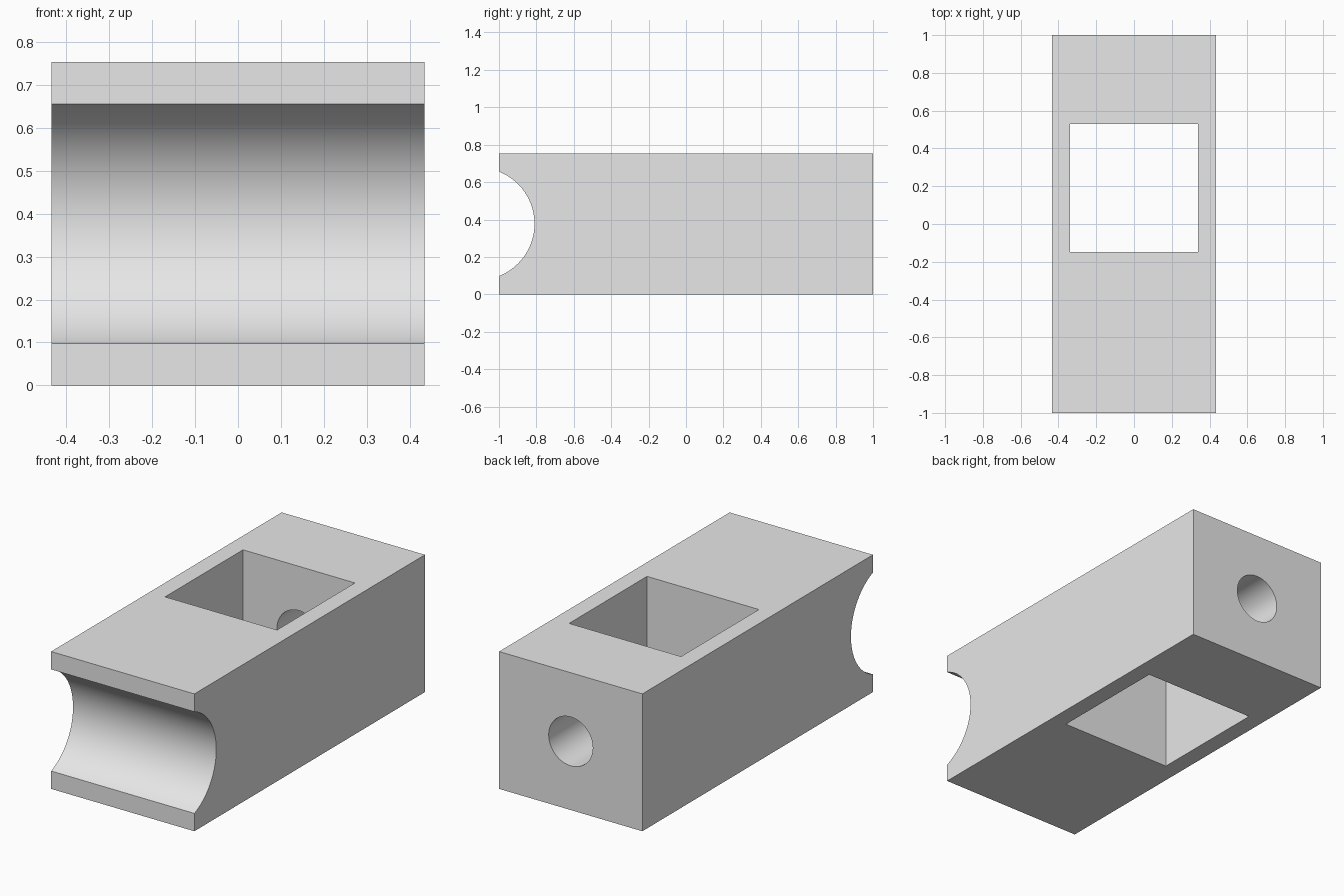
import bpy
import math

cube = bpy.data.objects.get("Cube")
if cube:
    bpy.data.objects.remove(cube, do_unlink=True)

HALF_W, HEIGHT = 0.435, 0.754
MID = HEIGHT / 2

grey = bpy.data.materials.new("light grey")
grey.use_nodes = True
colour = (0.8, 0.8, 0.8, 1)
grey.diffuse_color = colour
grey.node_tree.nodes["Principled BSDF"].inputs["Base Color"].default_value = colour


def box(name, size, centre):
    bpy.ops.mesh.primitive_cube_add(size=1, location=centre)
    ob = bpy.context.object
    ob.name = name
    ob.scale = size
    bpy.ops.object.transform_apply(location=True, rotation=True, scale=True)
    ob.data.materials.append(grey)
    return ob


def rod(name, radius, length, centre, rotation, sides):
    bpy.ops.mesh.primitive_cylinder_add(vertices=sides, radius=radius, depth=length,
                                        location=centre, rotation=rotation)
    ob = bpy.context.object
    ob.name = name
    bpy.ops.object.transform_apply(location=True, rotation=True, scale=True)
    ob.data.materials.append(grey)
    return ob


# Solid block
block = box("block", (2 * HALF_W, 2, HEIGHT), (0, 0, MID))

# Square pocket through the height, saddle groove across the front, bore in the back wall
cutters = [
    box("pocket_cutter", (0.68, 0.676, 2), (0, 0.191, MID)),
    rod("groove_cutter", 0.3, 2, (0, -1.11, MID), (0, math.pi / 2, 0), 128),
    rod("bore_cutter", 0.134, 0.9, (0, 0.75, MID), (math.pi / 2, 0, 0), 64),
]
# Keep the bore clear of the pocket's front wall
cutters[2].location.y = 0.1

bpy.ops.object.select_all(action='DESELECT')
block.select_set(True)
bpy.context.view_layer.objects.active = block
for cutter in cutters:
    cutter.hide_render = True
    mod = block.modifiers.new(cutter.name, 'BOOLEAN')
    mod.operation = 'DIFFERENCE'
    mod.solver = 'EXACT'
    mod.object = cutter
    bpy.context.view_layer.update()
    bpy.ops.object.modifier_apply(modifier=mod.name)
    bpy.data.objects.remove(cutter, do_unlink=True)

bpy.ops.object.shade_smooth_by_angle(angle=math.radians(30))
